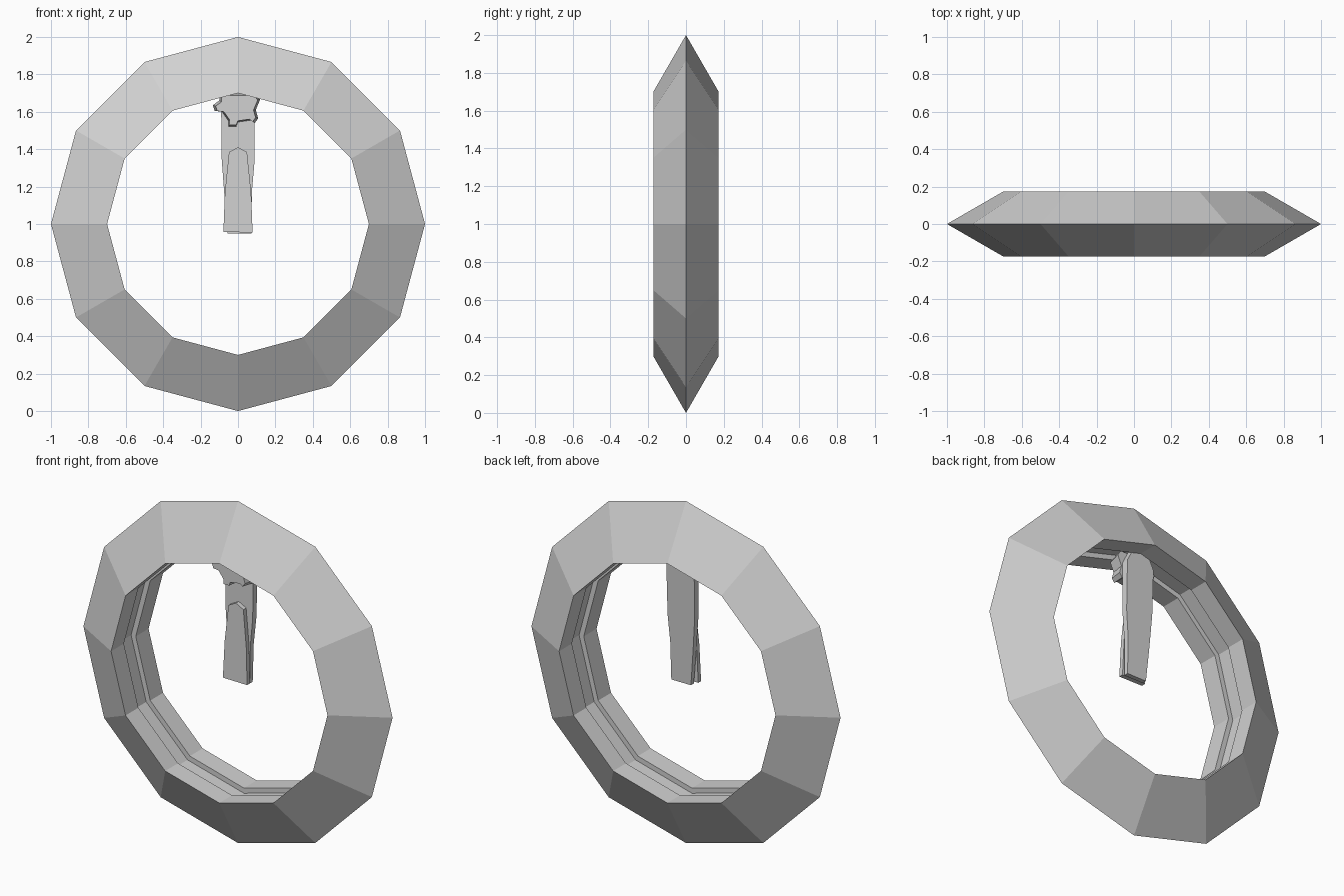
import bpy, bmesh, math

if "Cube" in bpy.data.objects:
    bpy.data.objects.remove(bpy.data.objects["Cube"])

grey = bpy.data.materials.new("plain_grey")
grey.use_nodes = True
GREY = (0.64, 0.64, 0.64, 1)
grey.diffuse_color = GREY
grey.node_tree.nodes["Principled BSDF"].inputs["Base Color"].default_value = GREY


def finish(name, bm):
    """Turn a bmesh into a flat shaded grey object."""
    bmesh.ops.recalc_face_normals(bm, faces=bm.faces)
    mesh = bpy.data.meshes.new(name)
    bm.to_mesh(mesh)
    bm.free()
    mesh.materials.append(grey)
    obj = bpy.data.objects.new(name, mesh)
    bpy.context.collection.objects.link(obj)
    return obj


def lathe(name, profile, sides, height):
    """Closed (radius, y) profile swept around the y axis."""
    bm = bmesh.new()
    loops = []
    for i in range(sides):
        a = math.tau * i / sides
        loops.append([bm.verts.new((r * math.cos(a), y, height + r * math.sin(a)))
                      for r, y in profile])
    n = len(profile)
    for i in range(sides):
        here, there = loops[i], loops[(i + 1) % sides]
        for j in range(n):
            k = (j + 1) % n
            bm.faces.new((here[j], here[k], there[k], there[j]))
    return finish(name, bm)


def plate(name, outline, front, back, shrink=1.0):
    """Extrude an (x, z) outline; front and back give y from z."""
    bm = bmesh.new()
    cx = sum(p[0] for p in outline) / len(outline)
    cz = sum(p[1] for p in outline) / len(outline)
    a = [bm.verts.new((cx + (x - cx) * shrink, front(z), cz + (z - cz) * shrink))
         for x, z in outline]
    b = [bm.verts.new((x, back(z), z)) for x, z in outline]
    bm.faces.new(a)
    bm.faces.new(b)
    n = len(outline)
    for i in range(n):
        j = (i + 1) % n
        bm.faces.new((a[i], a[j], b[j], b[i]))
    return finish(name, bm)


# Twelve sided ring with a shallow channel around its inside
half = [(0.7, -0.173), (0.7, -0.055), (0.73, -0.055)]
lathe("ring", [(1, 0)] + half + [(r, -y) for r, y in reversed(half)], 12, 1)

# Hanging strips, overlapping at the lower end
plate("front_strip",
      [(-0.078, 0.957), (0.078, 0.955), (0.07, 1.17), (0.048, 1.385),
       (0, 1.41), (-0.048, 1.385), (-0.07, 1.17)],
      lambda z: -0.028 + 0.02 * (z - 0.95), lambda z: -0.002 + 0.02 * (z - 0.95))
plate("back_strip",
      [(-0.055, 0.95), (0.072, 0.95), (0.074, 1.17), (0.088, 1.33),
       (0.09, 1.63), (0.05, 1.71), (-0.05, 1.71), (-0.09, 1.63),
       (-0.088, 1.36), (-0.074, 1.17)],
      lambda z: 0.006 + 0.01 * (z - 0.95), lambda z: 0.033 + 0.03 * (z - 0.95))

# Uneven knot that ties the strips to the ring
plate("knot",
      [(-0.1, 1.7), (-0.1, 1.66), (-0.135, 1.635), (-0.125, 1.605), (-0.085, 1.6),
       (-0.05, 1.55), (-0.05, 1.52), (-0.01, 1.52), (0, 1.545), (0.07, 1.555),
       (0.09, 1.54), (0.108, 1.565), (0.095, 1.61), (0.12, 1.67), (0.1, 1.7)],
      lambda z: -0.07, lambda z: 0.01, 0.88)
